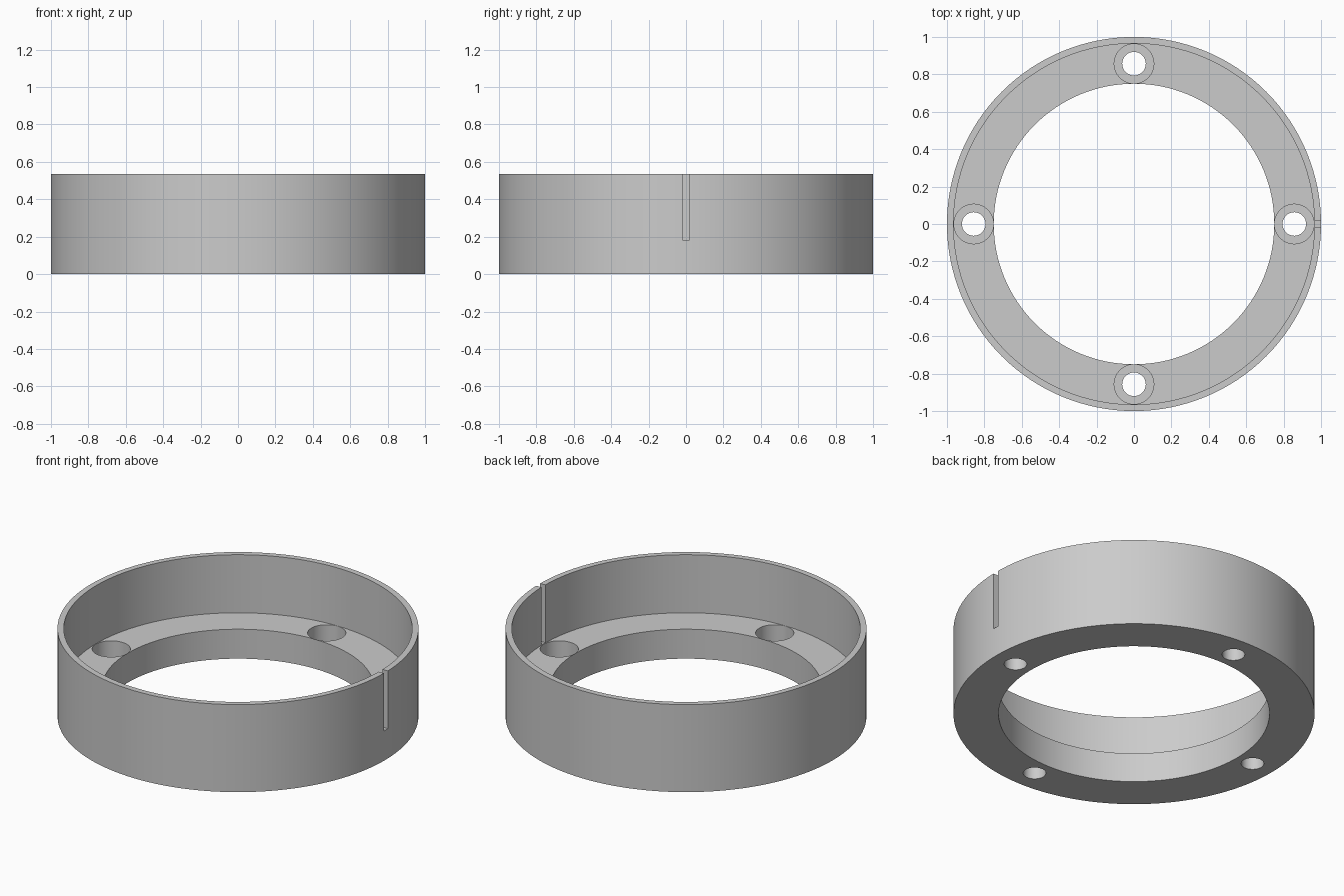
import bpy, bmesh, math

if "Cube" in bpy.data.objects:
    bpy.data.objects.remove(bpy.data.objects["Cube"])

HEIGHT, FLOOR, SEAT = 0.535, 0.18, 0.072   # rim, inner floor, counterbore seat

grey = bpy.data.materials.new("grey")
grey.diffuse_color = (0.6, 0.6, 0.6, 1)
grey.use_nodes = True
grey.node_tree.nodes["Principled BSDF"].inputs["Base Color"].default_value = grey.diffuse_color


def make_object(name, bm):
    bmesh.ops.recalc_face_normals(bm, faces=bm.faces)
    mesh = bpy.data.meshes.new(name)
    bm.to_mesh(mesh)
    bm.free()
    mesh.materials.append(grey)
    ob = bpy.data.objects.new(name, mesh)
    bpy.context.collection.objects.link(ob)
    return ob


def lathe(name, profile, steps, centre=(0, 0), closed=True):
    """Spin an (r, z) profile around a vertical axis."""
    bm = bmesh.new()
    rings = []
    for i in range(steps):
        a = 2 * math.pi * i / steps
        rings.append([bm.verts.new((centre[0] + r * math.cos(a),
                                    centre[1] + r * math.sin(a), z)) for r, z in profile])
    n = len(profile)
    for i in range(steps):
        p, q = rings[i], rings[(i + 1) % steps]
        for j in range(n if closed else n - 1):
            k = (j + 1) % n
            bm.faces.new((p[j], q[j], q[k], p[k]))
    if not closed:
        bm.faces.new([r[0] for r in rings])
        bm.faces.new([r[-1] for r in rings])
    return make_object(name, bm)


# Ring body: thin outer wall rising from a wide base flange
body = lathe("ring_housing", [(0.75, 0), (1, 0), (1, HEIGHT), (0.965, HEIGHT),
                              (0.965, FLOOR), (0.75, FLOOR)], 128)

# Four counterbored screw holes
cutters = []
for i in range(4):
    a = i * math.pi / 2
    cutters.append(lathe(f"screw_hole_cutter_{i + 1}",
                         [(0.063, -0.1), (0.063, SEAT), (0.106, SEAT), (0.106, FLOOR + 0.05)],
                         48, (0.857 * math.cos(a), 0.857 * math.sin(a)), closed=False))

# Narrow slot through the right side of the wall
bm = bmesh.new()
bmesh.ops.create_cube(bm, size=1)
for v in bm.verts:
    v.co = (1.0 + v.co.x * 0.1, v.co.y * 0.038,
            HEIGHT + 0.1 if v.co.z > 0 else FLOOR + 0.002)
slot = make_object("slot_cutter", bm)

# Apply the cuts one by one, the slot last
bpy.context.view_layer.objects.active = body
body.select_set(True)
for cutter in cutters + [slot]:
    mod = body.modifiers.new("cut", 'BOOLEAN')
    mod.operation = 'DIFFERENCE'
    mod.solver = 'EXACT'
    mod.object = cutter
    bpy.ops.object.modifier_apply(modifier=mod.name)
    bpy.data.objects.remove(cutter, do_unlink=True)

bpy.ops.object.shade_smooth_by_angle(angle=math.radians(30))
